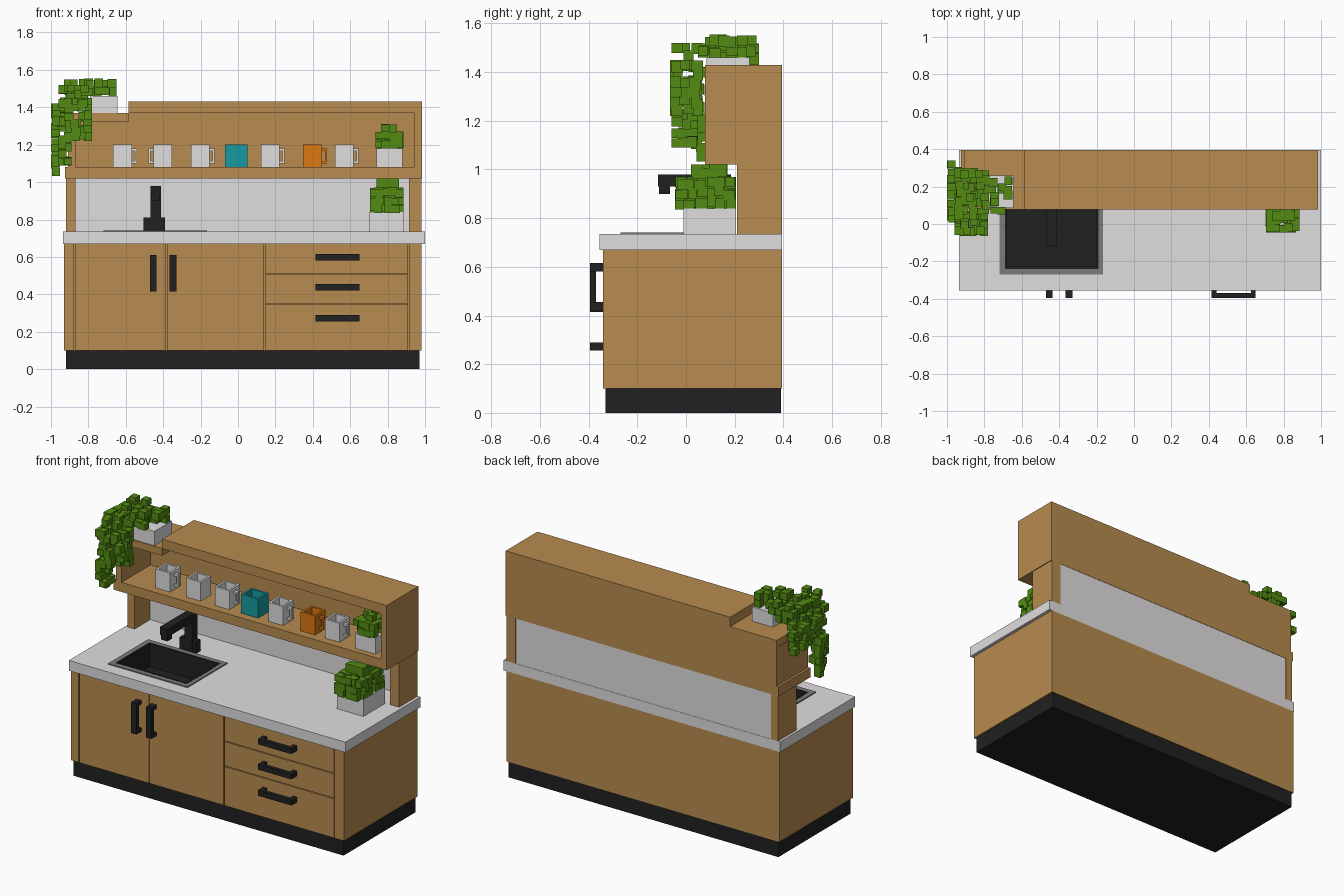
import bpy, bmesh, random
from mathutils import Matrix, Vector

random.seed(4)


def material(name, r, g, b):
    m = bpy.data.materials.new(name)
    m.diffuse_color = (r, g, b, 1)
    return m


WOOD = material("wood", 0.48, 0.26, 0.08)
WHITE = material("white", 0.75, 0.73, 0.74)
BLACK = material("black", 0.015, 0.015, 0.016)
GREY = material("metal_grey", 0.2, 0.2, 0.2)
GREEN = material("leaf_green", 0.085, 0.26, 0.006)
TEAL = material("teal", 0.008, 0.33, 0.36)
ORANGE = material("orange", 0.72, 0.19, 0.006)


def boxes(name, mat, *items):
    """One object made of boxes given as (x0, x1, y0, y1, z0, z1)."""
    bm = bmesh.new()
    for x0, x1, y0, y1, z0, z1 in items:
        centre = Vector((x0 + x1, y0 + y1, z0 + z1)) / 2
        size = Matrix.Diagonal((x1 - x0, y1 - y0, z1 - z0, 1))
        bmesh.ops.create_cube(bm, size=1, matrix=Matrix.Translation(centre) @ size)
    me = bpy.data.meshes.new(name)
    bm.to_mesh(me)
    bm.free()
    me.materials.append(mat)
    ob = bpy.data.objects.new(name, me)
    bpy.context.collection.objects.link(ob)
    return ob


def frame(x0, x1, y0, y1, z0, z1, t):
    """Four boxes round an open rectangle, wall thickness t."""
    return [(x0, x1, y0, y0 + t, z0, z1), (x0, x1, y1 - t, y1, z0, z1),
            (x0, x0 + t, y0 + t, y1 - t, z0, z1), (x1 - t, x1, y0 + t, y1 - t, z0, z1)]


def cut(ob, cutter):
    mod = ob.modifiers.new("cut", 'BOOLEAN')
    mod.operation = 'DIFFERENCE'
    mod.solver = 'EXACT'
    mod.object = cutter
    bpy.context.view_layer.objects.active = ob
    bpy.ops.object.modifier_apply(modifier=mod.name)


def leaves(x0, x1, y0, y1, z0, z1, keep, step=0.04):
    """Jittered grid of leaf cubes filling a region."""
    out = []
    counts = [max(1, round((b - a) / step)) for a, b in ((x0, x1), (y0, y1), (z0, z1))]
    lo, hi = (x0, y0, z0), (x1, y1, z1)
    for i in range(counts[0]):
        for j in range(counts[1]):
            for k in range(counts[2]):
                if random.random() > keep:
                    continue
                item = []
                for a, n in enumerate((i, j, k)):
                    h = random.uniform(0.018, 0.025)
                    c = lo[a] + (n + 0.5) * (hi[a] - lo[a]) / counts[a] + random.uniform(-.01, .01)
                    c = min(max(c, lo[a] + h), hi[a] - h)
                    item += [c - h, c + h]
                out.append(tuple(item))
    return out


# Base cabinet, plinth and worktop
boxes("plinth", BLACK, (-0.92, 0.97, -0.33, 0.39, 0, 0.1))
carcass = boxes("base_cabinet", WOOD, (-0.93, 0.98, -0.325, 0.395, 0.1, 0.67))
worktop = boxes("worktop", WHITE, (-0.935, 1.0, -0.355, 0.395, 0.67, 0.735))
cutter = boxes("sink_cutter", BLACK, (-0.69, -0.19, -0.24, 0.1, 0.58, 0.8))
cutter.hide_render = True
cut(carcass, cutter)
cut(worktop, cutter)
bpy.data.objects.remove(cutter)

# Doors, drawers and the side stiles
F = (-0.341, -0.325)
boxes("side_stiles", WOOD, (-0.93, -0.877, *F, 0.1, 0.67), (0.914, 0.98, *F, 0.1, 0.67))
boxes("doors", WOOD, (-0.872, -0.385, *F, 0.1, 0.668), (-0.379, 0.138, *F, 0.1, 0.668))
boxes("drawers", WOOD, *[(0.144, 0.909, *F, a, b)
                         for a, b in ((0.1, 0.347), (0.352, 0.505), (0.51, 0.668))])

# Handles: a bar on two feet
for i, x in enumerate((-0.453, -0.348)):
    a, b = x - 0.018, x + 0.018
    boxes(f"door_handle_{i}", BLACK, (a, b, -0.395, -0.37, 0.415, 0.61),
          (a, b, -0.37, -0.34, 0.415, 0.437), (a, b, -0.37, -0.34, 0.588, 0.61))
for i, z in enumerate((0.273, 0.438, 0.598)):
    a, b = z - 0.017, z + 0.017
    boxes(f"drawer_handle_{i}", BLACK, (0.415, 0.65, -0.395, -0.37, a, b),
          (0.415, 0.44, -0.37, -0.34, a, b), (0.625, 0.65, -0.37, -0.34, a, b))

# Sink basin and rim
boxes("sink_basin", BLACK, (-0.69, -0.19, -0.24, 0.1, 0.582, 0.595),
      *frame(-0.69, -0.19, -0.24, 0.1, 0.59, 0.742, 0.012))
boxes("sink_rim", GREY, *frame(-0.72, -0.165, -0.27, 0.13, 0.73, 0.741, 0.031))

# Tap with post, spout, nozzle and two knobs
boxes("tap", BLACK, (-0.467, -0.412, 0.13, 0.185, 0.735, 0.93),
      (-0.467, -0.412, -0.115, 0.185, 0.93, 0.98),
      (-0.462, -0.417, -0.11, -0.065, 0.9, 0.93),
      (-0.49, -0.39, 0.142, 0.172, 0.765, 0.785))
boxes("tap_knobs", BLACK, *[(x - 0.018, x + 0.018, 0.135, 0.18, 0.735, 0.81)
                            for x in (-0.487, -0.408)])

# Splashback and its side supports
boxes("splashback", WHITE, (-0.87, 0.915, 0.365, 0.393, 0.735, 1.03))
boxes("shelf_supports", WOOD, (-0.92, -0.87, 0.21, 0.395, 0.735, 1.02),
      (0.915, 0.98, 0.21, 0.395, 0.735, 1.02))

# Upper open shelf with the lower left top
boxes("upper_shelf", WOOD,
      (-0.925, 0.985, 0.078, 0.395, 1.02, 1.08),
      (-0.91, 0.945, 0.368, 0.395, 1.08, 1.37),
      (0.945, 0.985, 0.078, 0.395, 1.08, 1.43),
      (-0.91, -0.87, 0.078, 0.395, 1.08, 1.32),
      (-0.91, -0.585, 0.078, 0.395, 1.325, 1.37),
      (-0.585, 0.945, 0.078, 0.395, 1.37, 1.43))

# Square mugs with loop handles
mugs = [(-0.605, WHITE, 1), (-0.415, WHITE, -1), (-0.19, WHITE, 1), (-0.01, TEAL, 0),
        (0.185, WHITE, 1), (0.41, ORANGE, 1), (0.58, WHITE, 1)]
for i, (x, mat, side) in enumerate(mugs):
    cx = x - 0.012 * side
    w = 0.05 if side else 0.06
    parts = frame(cx - w, cx + w, 0.13, 0.235, 1.08, 1.2, 0.013)
    parts.append((cx - w, cx + w, 0.13, 0.235, 1.08, 1.093))
    if side:
        a, b = sorted((cx + side * w, cx + side * (w + 0.026)))
        e = b - 0.01 if side > 0 else a
        parts += [(a, b, 0.172, 0.192, 1.1, 1.114), (a, b, 0.172, 0.192, 1.166, 1.18),
                  (e, e + 0.01, 0.172, 0.192, 1.114, 1.166)]
    else:
        parts += [(cx - 0.01, cx + 0.01, 0.235, 0.262, 1.1, 1.114),
                  (cx - 0.01, cx + 0.01, 0.235, 0.262, 1.166, 1.18),
                  (cx - 0.01, cx + 0.01, 0.252, 0.262, 1.114, 1.166)]
    boxes(f"mug_{i}", mat, *parts)

# Plant pots
boxes("counter_pot", WHITE, (0.7, 0.885, -0.01, 0.205, 0.735, 0.84))
boxes("shelf_pot", WHITE, (0.74, 0.88, 0.115, 0.255, 1.08, 1.18))
boxes("top_pot", WHITE, (-0.79, -0.645, 0.085, 0.26, 1.37, 1.46))

# Foliage
boxes("counter_plant", GREEN, *leaves(0.705, 0.885, -0.045, 0.205, 0.835, 0.97, 0.85),
      *leaves(0.74, 0.86, 0.02, 0.17, 0.96, 1.02, 0.7))
boxes("shelf_plant", GREEN, *leaves(0.735, 0.885, 0.1, 0.26, 1.18, 1.27, 0.8),
      *leaves(0.765, 0.86, 0.13, 0.24, 1.26, 1.31, 0.7))
boxes("trailing_plant", GREEN,
      *leaves(-0.93, -0.65, 0.05, 0.29, 1.46, 1.555, 0.42),
      *leaves(-0.96, -0.8, -0.06, 0.3, 1.4, 1.52, 0.5),
      *leaves(-0.93, -0.78, -0.065, 0.07, 1.22, 1.45, 0.42),
      *leaves(-0.96, -0.89, -0.06, 0.05, 1.09, 1.25, 0.6),
      *leaves(-1.0, -0.92, 0.0, 0.34, 1.27, 1.42, 0.4),
      *leaves(-1.0, -0.95, 0.02, 0.08, 1.03, 1.28, 0.9))
